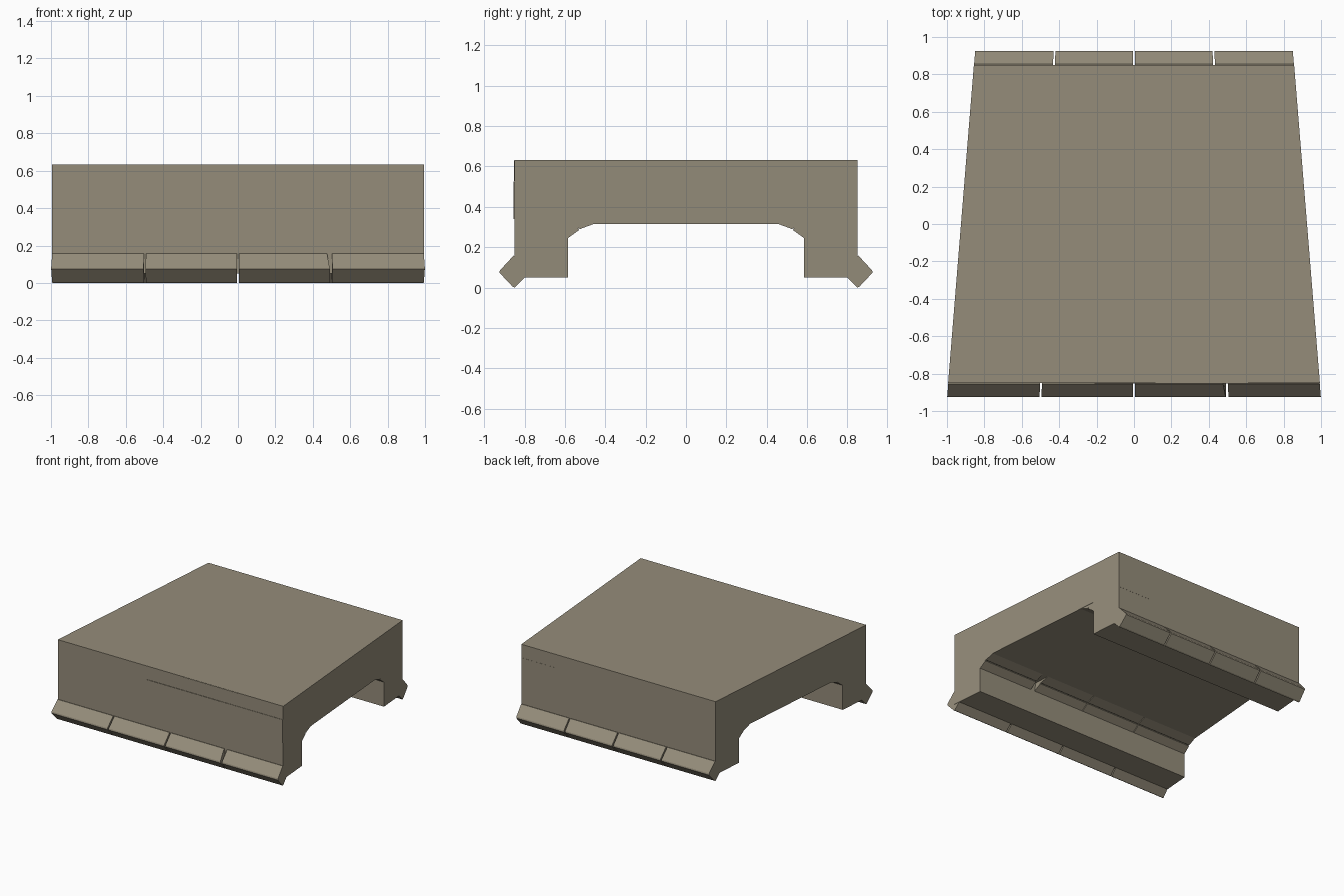
import bpy
import bmesh

cube = bpy.data.objects.get("Cube")
if cube:
    bpy.data.objects.remove(cube, do_unlink=True)

stone = bpy.data.materials.new("warm grey stone")
stone.use_nodes = True
COLOUR = (0.30, 0.265, 0.195, 1)
stone.diffuse_color = COLOUR
stone.node_tree.nodes["Principled BSDF"].inputs["Base Color"].default_value = COLOUR


def half_width(y):
    """The block narrows evenly from front to back."""
    return 0.925 - 0.081 * y


def prism(name, profile, x_start, x_end):
    """Close a (y, z) profile between two x positions given as functions of y and z."""
    bm = bmesh.new()
    near = [bm.verts.new((x_start(y, z), y, z)) for y, z in profile]
    far = [bm.verts.new((x_end(y, z), y, z)) for y, z in profile]
    bm.faces.new(near)
    bm.faces.new(far[::-1])
    for i in range(len(profile)):
        j = (i + 1) % len(profile)
        bm.faces.new((near[i], far[i], far[j], near[j]))
    bmesh.ops.recalc_face_normals(bm, faces=bm.faces)
    mesh = bpy.data.meshes.new(name)
    bm.to_mesh(mesh)
    bm.free()
    mesh.materials.append(stone)
    obj = bpy.data.objects.new(name, mesh)
    bpy.context.collection.objects.link(obj)
    return obj


def brick_row(name, profile, side, gap):
    """Four bricks side by side, following the taper of the block."""
    for i in range(4):
        a, b = -1 + i * 0.5, -0.5 + i * 0.5
        gap_a = 0.001 if i == 0 else gap
        gap_b = 0.001 if i == 3 else gap
        # the last front joint leans open toward the top
        lean = 0.15 if side < 0 and i == 2 else 0
        prism(f"{name}_{i + 1}", [(side * y, z) for y, z in profile],
              lambda y, z: a * half_width(y) + gap_a,
              lambda y, z: b * half_width(y) - gap_b - lean * max(0, z - 0.05))


# Main block: a thick slab on two long feet
half = [(0.85, 0.632), (0.85, 0.05), (0.585, 0.05), (0.585, 0.316)]
body = half + [(-y, z) for y, z in reversed(half)]
prism("main_block", body, lambda y, z: -half_width(y), lambda y, z: half_width(y))

# Tilted bricks along the outer base and the inner corners
base_brick = [(0.80, 0.15), (0.855, 0.158), (0.922, 0.085), (0.925, 0.074),
              (0.86, 0.005), (0.85, 0.0), (0.80, 0.05)]
lower_corner = [(0.60, 0.235), (0.585, 0.245), (0.53, 0.285), (0.54, 0.305),
                (0.545, 0.33), (0.60, 0.33)]
upper_corner = [(0.545, 0.30), (0.525, 0.29), (0.455, 0.316), (0.47, 0.33), (0.545, 0.33)]
for side, label in ((-1, "front"), (1, "back")):
    brick_row(f"{label}_base_brick", base_brick, side, 0.005)
    brick_row(f"{label}_lower_corner_brick", lower_corner, side, 0.003)
    brick_row(f"{label}_upper_corner_brick", upper_corner, side, 0.003)


# Shallow raised bricks on the upright faces
def raised_brick(name, side, x0, x1, z0, z1, depth):
    y0, y1 = side * 0.845, side * (0.85 + depth)
    prism(name, [(y0, z0), (y1, z0), (y1, z1), (y0, z1)],
          lambda y, z: x0, lambda y, z: x1)


raised_brick("front_wall_brick_middle", -1, -0.21, 0.447, 0.34, 0.525, 0.004)
raised_brick("front_wall_brick_end", -1, 0.45, 0.99, 0.34, 0.525, 0.003)
raised_brick("front_wall_brick_upper", -1, 0.115, 0.61, 0.528, 0.63, 0.002)
raised_brick("back_wall_brick_end", 1, 0.55, 0.85, 0.34, 0.525, 0.001)
